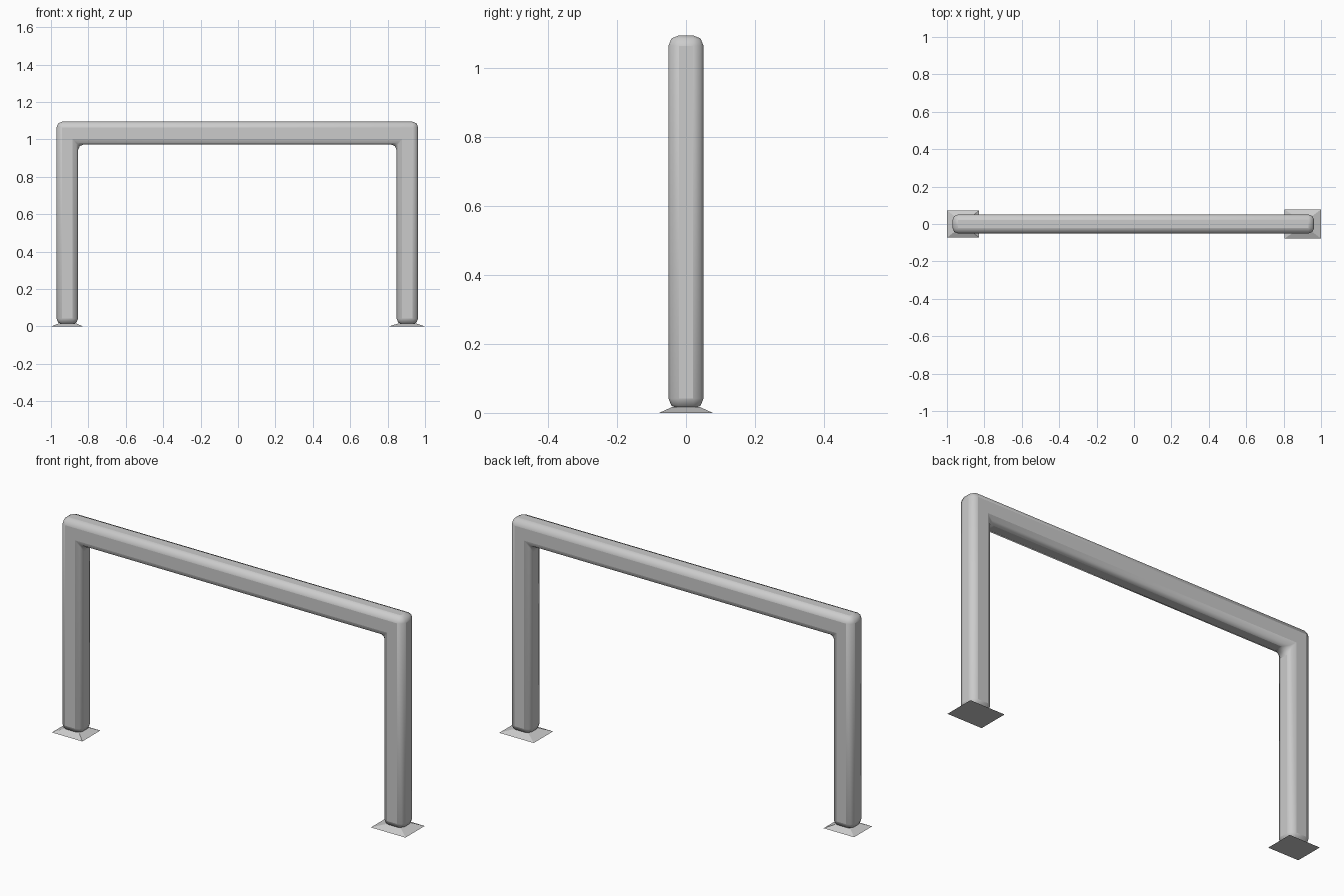
import bpy, bmesh

if "Cube" in bpy.data.objects:
    bpy.data.objects.remove(bpy.data.objects["Cube"])


def add_object(name, bm):
    bmesh.ops.recalc_face_normals(bm, faces=bm.faces)
    mesh = bpy.data.meshes.new(name)
    bm.to_mesh(mesh)
    bm.free()
    obj = bpy.data.objects.new(name, mesh)
    bpy.context.collection.objects.link(obj)
    return obj


# Arch frame: one U-shaped profile in xz, extruded through y, all edges rounded
HALF_DEPTH = 0.051
profile = [(-0.97, 0.012), (-0.855, 0.012), (-0.855, 0.973), (0.848, 0.973),
           (0.848, 0.012), (0.963, 0.012), (0.963, 1.095), (-0.97, 1.095)]
bm = bmesh.new()
face = bm.faces.new([bm.verts.new((x, -HALF_DEPTH, z)) for x, z in profile])
ext = bmesh.ops.extrude_face_region(bm, geom=[face])
bmesh.ops.translate(bm, vec=(0, 2 * HALF_DEPTH, 0),
                    verts=[g for g in ext["geom"] if isinstance(g, bmesh.types.BMVert)])
frame = add_object("arch_frame", bm)
bevel = frame.modifiers.new("rounded_edges", 'BEVEL')
bevel.width = 0.03
bevel.segments = 2
bevel.limit_method = 'ANGLE'
bpy.context.view_layer.objects.active = frame
frame.select_set(True)
bpy.ops.object.shade_smooth_by_angle(angle=0.5)
frame.select_set(False)


# Base plates: low tapered pads under each post
def base_plate(name, x0, x1, half_y, post_x):
    bm = bmesh.new()
    tx, ty = 0.045, 0.04
    low = [bm.verts.new((x, y, 0)) for x, y in
           ((x0, -half_y), (x1, -half_y), (x1, half_y), (x0, half_y))]
    high = [bm.verts.new((post_x + sx * tx, sy * ty, 0.017)) for sx, sy in
            ((-1, -1), (1, -1), (1, 1), (-1, 1))]
    bm.faces.new(low)
    bm.faces.new(high)
    for i in range(4):
        j = (i + 1) % 4
        bm.faces.new((low[i], low[j], high[j], high[i]))
    add_object(name, bm)


base_plate("left_base_plate", -1.0, -0.828, 0.073, -0.912)
base_plate("right_base_plate", 0.805, 1.0, 0.078, 0.905)
